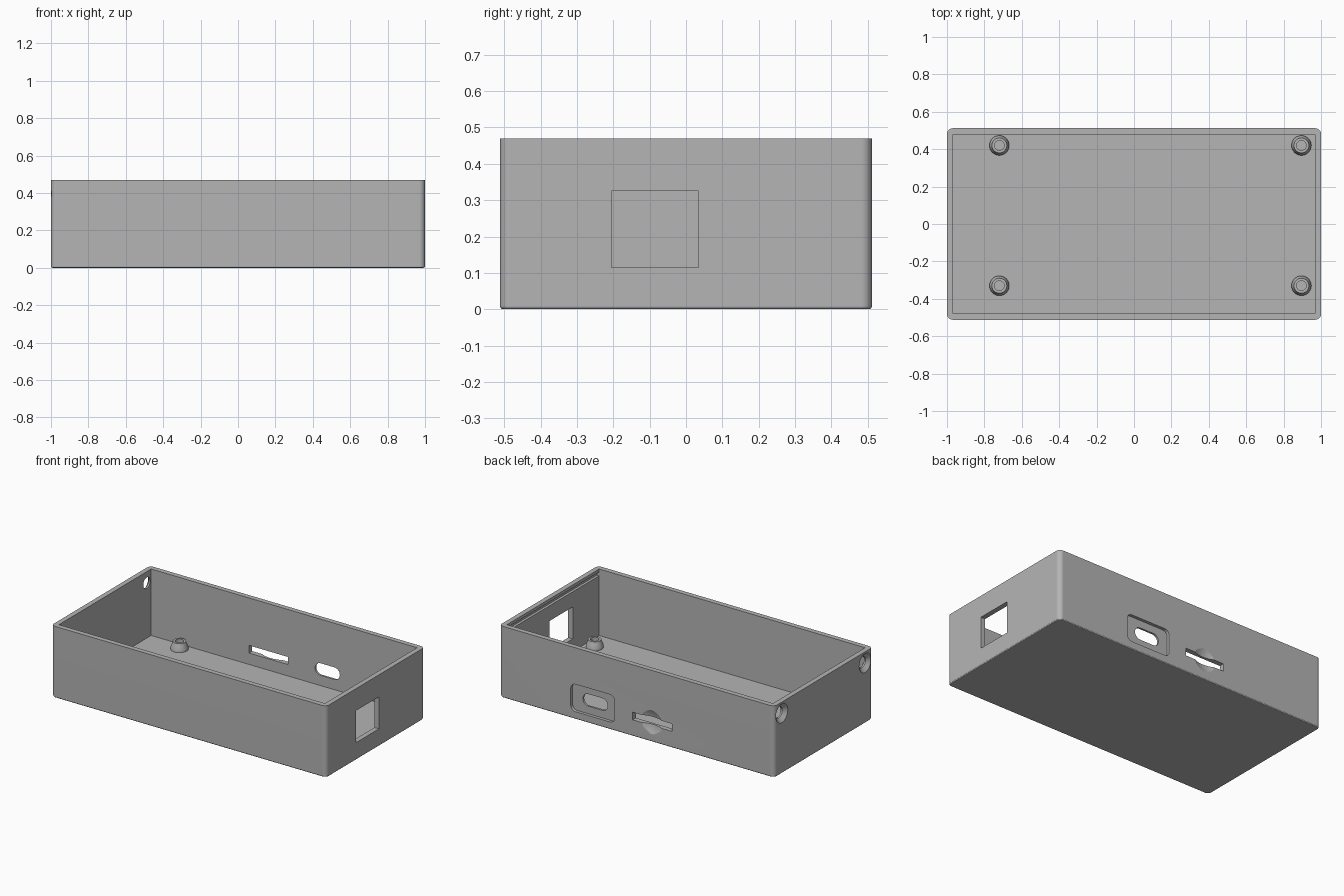
import bpy, bmesh, math
from mathutils import Matrix, Vector

cube = bpy.data.objects.get("Cube")
if cube:
    bpy.data.objects.remove(cube, do_unlink=True)

GREY = (0.46, 0.46, 0.46, 1)
grey = bpy.data.materials.new("matte grey")
grey.use_nodes = True
grey.diffuse_color = GREY
grey.node_tree.nodes["Principled BSDF"].inputs["Base Color"].default_value = GREY

LENGTH, WIDTH, HEIGHT = 2.0, 1.024, 0.47
WALL = 0.033
BACK = WIDTH / 2


def make_object(name, bm):
    bmesh.ops.recalc_face_normals(bm, faces=bm.faces)
    mesh = bpy.data.meshes.new(name)
    bm.to_mesh(mesh)
    bm.free()
    mesh.materials.append(grey)
    obj = bpy.data.objects.new(name, mesh)
    bpy.context.collection.objects.link(obj)
    return obj


def block(name, low, high, radius=0, axis="z", bottom_bevel=0):
    """Box between two corners; edges along the axis may be rounded."""
    low, high = Vector(low), Vector(high)
    size, centre = high - low, (low + high) / 2
    bm = bmesh.new()
    bmesh.ops.create_cube(bm, size=1)
    bmesh.ops.scale(bm, vec=size, verts=bm.verts)
    bmesh.ops.translate(bm, vec=centre, verts=bm.verts)
    if radius:
        i = "xyz".index(axis)
        edges = [e for e in bm.edges if abs(e.verts[0].co[i] - e.verts[1].co[i]) > 1e-5]
        bmesh.ops.bevel(bm, geom=edges, offset=radius, segments=8, profile=0.5,
                        affect="EDGES")
    if bottom_bevel:
        edges = [e for e in bm.edges if all(v.co.z < low.z + 1e-5 for v in e.verts)]
        bmesh.ops.bevel(bm, geom=edges, offset=bottom_bevel, segments=3,
                        profile=0.5, affect="EDGES")
    return make_object(name, bm)


def lathe(name, profile, centre, tilt=0):
    """Spin a (radius, height) outline round z, then tilt it about y."""
    bm = bmesh.new()
    points = [bm.verts.new((r, 0, h)) for r, h in profile]
    edges = [bm.edges.new(pair) for pair in zip(points, points[1:])]
    bmesh.ops.spin(bm, geom=points + edges, cent=(0, 0, 0), axis=(0, 0, 1),
                   angle=math.tau, steps=40)
    bmesh.ops.remove_doubles(bm, verts=bm.verts, dist=1e-5)
    bmesh.ops.transform(bm, matrix=Matrix.Translation(centre) @ Matrix.Rotation(tilt, 4, "Y"),
                        verts=bm.verts)
    return make_object(name, bm)


def cut(target, cutter):
    cutter.hide_render = True
    mod = target.modifiers.new("cut", "BOOLEAN")
    mod.operation, mod.solver, mod.object = "DIFFERENCE", "EXACT", cutter
    bpy.context.view_layer.objects.active = target
    bpy.ops.object.modifier_apply(modifier=mod.name)
    bpy.data.objects.remove(cutter, do_unlink=True)


def smooth(obj):
    bpy.ops.object.select_all(action="DESELECT")
    obj.select_set(True)
    bpy.context.view_layer.objects.active = obj
    bpy.ops.object.shade_smooth_by_angle(angle=math.radians(28))
    mod = obj.modifiers.new("flat walls", "WEIGHTED_NORMAL")
    mod.keep_sharp = True


# Open tray with rounded upright corners
case = block("case", (-LENGTH / 2, -BACK, 0), (LENGTH / 2, BACK, HEIGHT),
             radius=0.03, bottom_bevel=0.01)
inner_x, inner_y = LENGTH / 2 - WALL, BACK - WALL
cut(case, block("cavity", (-inner_x, -inner_y, WALL), (inner_x, inner_y, 1)))

# Square port in the left end, and lid groove above it
cut(case, block("square_port", (0.9, -0.205, 0.115), (1.1, 0.035, 0.325)))
cut(case, block("lid_groove", (0.9, -inner_y, 0.425), (inner_x + 0.017, inner_y, 0.45)))

# Rounded plug recess with a slot through the back wall
cut(case, block("plug_recess", (0.16, BACK - 0.02, 0.05), (0.48, 0.6, 0.23),
                radius=0.035, axis="y"))
cut(case, block("plug_slot", (0.225, 0.4, 0.1), (0.405, 0.6, 0.18),
                radius=0.0399, axis="y"))

# Card slot with a shallow finger dimple
dimple_r, dimple_depth = 0.17, 0.019
bm = bmesh.new()
bmesh.ops.create_uvsphere(bm, u_segments=64, v_segments=48, radius=dimple_r)
bmesh.ops.translate(bm, verts=bm.verts,
                    vec=(-0.11, BACK + dimple_r - dimple_depth, 0.13))
cut(case, make_object("finger_dimple", bm))
cut(case, block("card_slot", (-0.255, 0.4, 0.108), (0.03, 0.6, 0.158)))

# Countersunk screw holes in the right end
for y in (-0.433, 0.433):
    cut(case, lathe("screw_hole",
                    [(0, -0.1), (0.07, -0.1), (0.062, 0), (0.036, 0.022),
                     (0.036, 0.1), (0, 0.1)],
                    (-LENGTH / 2, y, 0.396), tilt=math.pi / 2))
smooth(case)

# Hollow board standoffs with a tapered foot
for end, x in (("right", -0.72), ("left", 0.895)):
    for side, y in (("front", -0.33), ("back", 0.42)):
        standoff = lathe(f"{side}_{end}_standoff",
                         [(0.026, 0), (0.053, 0), (0.053, 0.018), (0.043, 0.04),
                          (0.04, 0.055), (0.026, 0.055), (0.026, 0)],
                         (x, y, WALL - 0.002))
        smooth(standoff)
